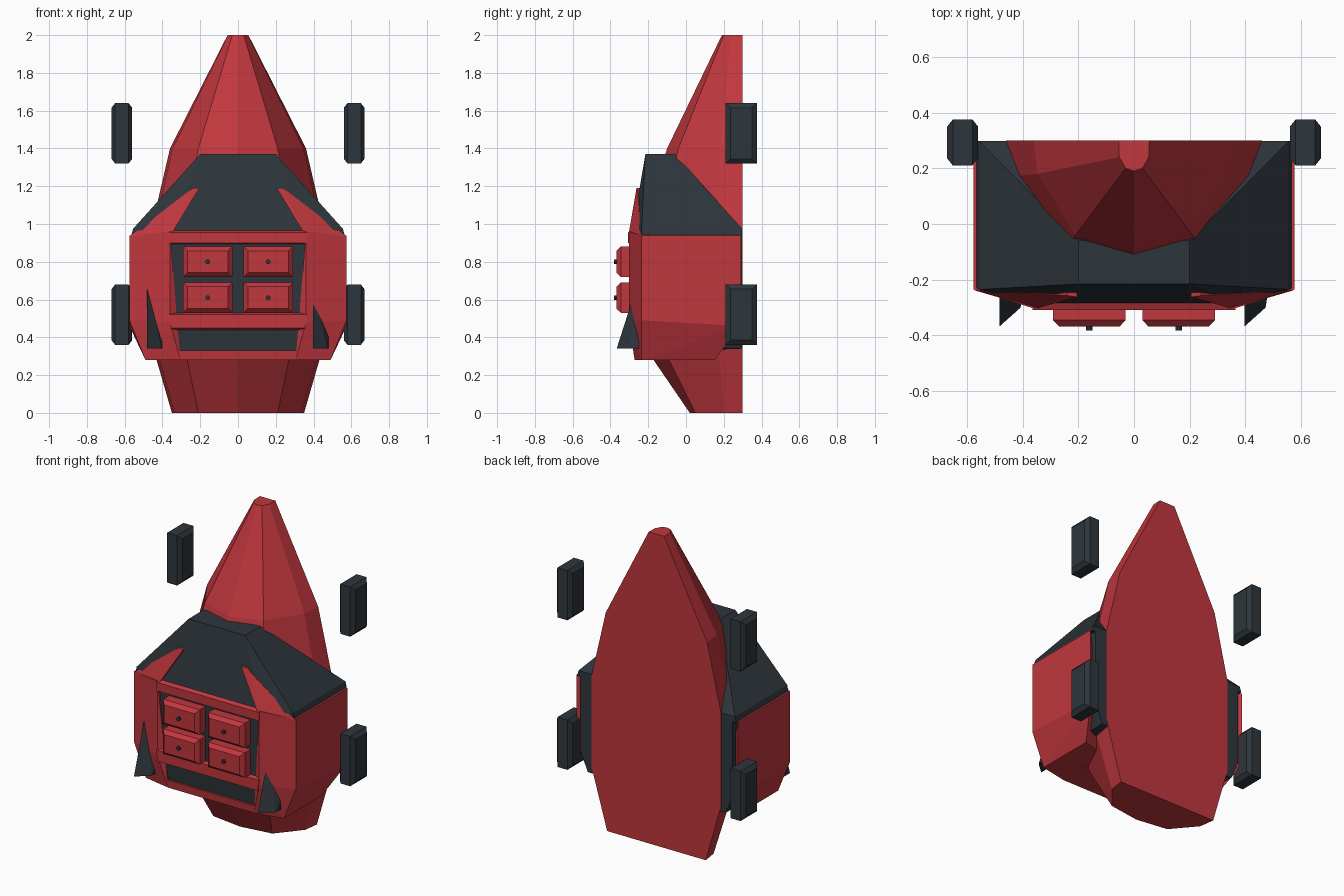
import bpy, bmesh

if "Cube" in bpy.data.objects:
    bpy.data.objects.remove(bpy.data.objects["Cube"], do_unlink=True)


def make_material(name, rgb):
    m = bpy.data.materials.new(name)
    m.use_nodes = True
    m.diffuse_color = (*rgb, 1)
    m.node_tree.nodes["Principled BSDF"].inputs["Base Color"].default_value = (*rgb, 1)
    return m


RED = make_material("red", (0.53, 0.038, 0.048))
DARK = make_material("charcoal", (0.027, 0.037, 0.045))


def finish(name, bm, mat):
    bmesh.ops.recalc_face_normals(bm, faces=bm.faces)
    mesh = bpy.data.meshes.new(name)
    bm.to_mesh(mesh)
    bm.free()
    mesh.materials.append(mat)
    ob = bpy.data.objects.new(name, mesh)
    bpy.context.collection.objects.link(ob)
    return ob


def flip(points):
    return [(-x, y, z) for x, y, z in points]


def solid(name, points, mat):
    """Faceted convex solid around the given corners."""
    bm = bmesh.new()
    for p in points:
        bm.verts.new(p)
    res = bmesh.ops.convex_hull(bm, input=bm.verts)
    loose = set(res["geom_interior"] + res["geom_unused"])
    bmesh.ops.delete(bm, geom=[v for v in loose if isinstance(v, bmesh.types.BMVert)], context="VERTS")
    bmesh.ops.dissolve_limit(bm, angle_limit=0.02, verts=bm.verts, edges=bm.edges)
    return finish(name, bm, mat)


def symmetric(name, points, mat):
    return solid(name, points + flip(points), mat)


def pair(name, points, mat):
    solid("left_" + name, points, mat)
    solid("right_" + name, flip(points), mat)


def block(x, y, z):
    return [(a, b, c) for a in x for b in y for c in z]


# Tapered central hull: half rings with a flat back
# (height, half width, side y, corner x, corner y, front y)
rings = [(0, .35, .2, .21, .05, .02), (.38, .46, .17, .29, -.14, -.24),
         (.97, .46, .17, .29, -.14, -.23), (1.4, .36, .18, .21, -.04, -.1),
         (2, .055, .24, .03, .2, .19)]
bm = bmesh.new()
loops = []
for z, w, sy, cx, cy, fy in rings:
    half = [(w, .3, z), (w * .96, sy, z), (cx, cy, z)]
    ring = half + [(0, fy, z)] + flip(half)[::-1]
    loops.append([bm.verts.new(p) for p in ring])
for low, high in zip(loops, loops[1:]):
    for i in range(len(low)):
        j = (i + 1) % len(low)
        bm.faces.new((low[i], low[j], high[j], high[i]))
bm.faces.new(loops[0])
bm.faces.new(loops[-1])
finish("central_hull", bm, RED)

# Dark inner body
symmetric("inner_body", [
    (.37, -.285, .96), (.37, -.285, .5), (.31, -.265, .32),
    (.54, -.2, .96), (.54, .297, .96), (.54, -.2, .5), (.54, .297, .46),
    (.48, -.2, .34), (.49, .297, .34)], DARK)

# Dark sloped shoulder cover
symmetric("shoulder_cover", [
    (.2, -.215, 1.37), (.2, -.06, 1.37), (.2, -.05, 1.33),
    (.555, -.235, .975), (.555, .297, .975), (.565, -.23, .94),
    (.565, .297, .94), (.36, -.286, .95)], DARK)

# Red side armour and the pointed plates rising from it
pair("side_armour", [
    (.36, -.303, .96), (.36, -.303, .48), (.305, -.272, .28),
    (.575, -.235, .94), (.575, -.235, .49), (.49, -.235, .28),
    (.575, .292, .94), (.575, .292, .46), (.53, .22, .37), (.49, .15, .28),
    (.36, 0, .94), (.32, .1, .28)], RED)
horn = [(.572, -.238, .935), (.35, -.303, .95), (.205, -.262, 1.19), (.24, -.257, 1.19)]
pair("pointed_plate", horn + [(x, y + .05, z) for x, y, z in horn], RED)

# Front cross bars and lower lip
symmetric("upper_bar", block([.365], [-.308], [.9, .955])
          + block([.365], [-.27], [.89, .972]), RED)
symmetric("lower_bar", [(.365, -.308, .52), (.355, -.308, .45),
                        (.365, -.27, .535), (.35, -.27, .435)], RED)
symmetric("lower_lip", [(.32, -.278, .33), (.31, -.272, .28),
                        (.32, 0, .33), (.31, 0, .28)], RED)

# Four chamfered front boxes with small knobs
for side, cx in (("left", .16), ("right", -.16)):
    for level, cz in (("upper", .8), ("lower", .61)):
        pts = []
        for y, w, h in ((-.28, .13, .08), (-.345, .13, .08), (-.368, .108, .058)):
            pts += block([cx - w, cx + w], [y], [cz - h, cz + h])
        solid(f"{side}_{level}_box", pts, RED)
        knob = []
        for dx, dz in ((1, .4), (.4, 1), (-.4, 1), (-1, .4), (-1, -.4), (-.4, -1), (.4, -1), (1, -.4)):
            knob += block([cx + dx * .012], [-.36, -.382], [cz + dz * .012])
        solid(f"{side}_{level}_knob", knob, DARK)

# Spiked fins, both leaning the same way
for side, x in (("left", .397), ("right", -.482)):
    solid(side + "_fin", [
        (x, -.367, .34), (x, -.2, .34), (x, -.252, .7),
        (x + .083, -.25, .34), (x + .083, -.25, .41), (x + .075, -.3, .34)], DARK)

# Outboard pods with chamfered rims
for level, cz in (("upper", 1.48), ("lower", .52)):
    pts = []
    for x, inset in ((.56, .025), (.58, 0), (.65, 0), (.67, .025)):
        pts += block([x], [.21 + inset, .375 - inset], [cz - .16 + inset, cz + .16 - inset])
    pair(level + "_pod", pts, DARK)
